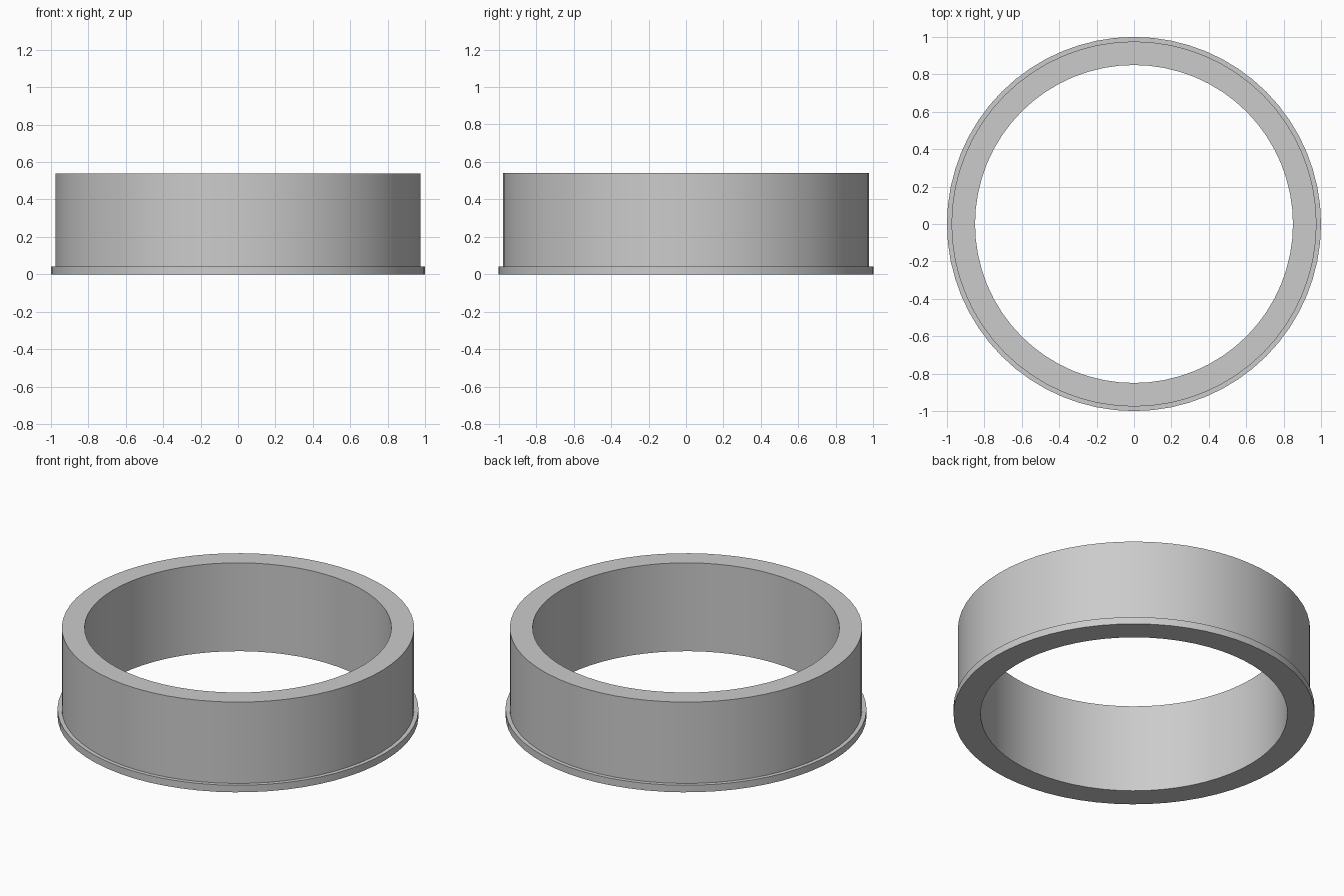
import bpy
import bmesh
import math

cube = bpy.data.objects.get("Cube")
if cube:
    bpy.data.objects.remove(cube, do_unlink=True)

SEGMENTS = 64
INNER, WALL, FLANGE = 0.85, 0.976, 1.0
LIP, HEIGHT = 0.043, 0.54

# Plain grey
grey = bpy.data.materials.new("grey")
grey.use_nodes = True
colour = (0.6, 0.6, 0.6, 1)
grey.diffuse_color = colour
grey.node_tree.nodes["Principled BSDF"].inputs["Base Color"].default_value = colour


def lathe(name, profile):
    """Turn a closed (radius, z) profile around the z axis."""
    bm = bmesh.new()
    rings = []
    for i in range(SEGMENTS):
        a = math.tau * i / SEGMENTS
        rings.append([bm.verts.new((r * math.cos(a), r * math.sin(a), z))
                      for r, z in profile])
    for i, ring in enumerate(rings):
        following = rings[(i + 1) % SEGMENTS]
        for j in range(len(profile)):
            k = (j + 1) % len(profile)
            bm.faces.new((ring[j], following[j], following[k], ring[k]))
    bmesh.ops.recalc_face_normals(bm, faces=bm.faces)
    mesh = bpy.data.meshes.new(name)
    bm.to_mesh(mesh)
    bm.free()
    mesh.materials.append(grey)
    obj = bpy.data.objects.new(name, mesh)
    bpy.context.collection.objects.link(obj)
    bpy.ops.object.select_all(action='DESELECT')
    obj.select_set(True)
    bpy.context.view_layer.objects.active = obj
    bpy.ops.object.shade_smooth_by_angle(angle=math.radians(30))
    return obj


# Ring wall with a thin flange around its base
lathe("flanged_ring", [(INNER, 0), (FLANGE, 0), (FLANGE, LIP),
                       (WALL, LIP), (WALL, HEIGHT), (INNER, HEIGHT)])
